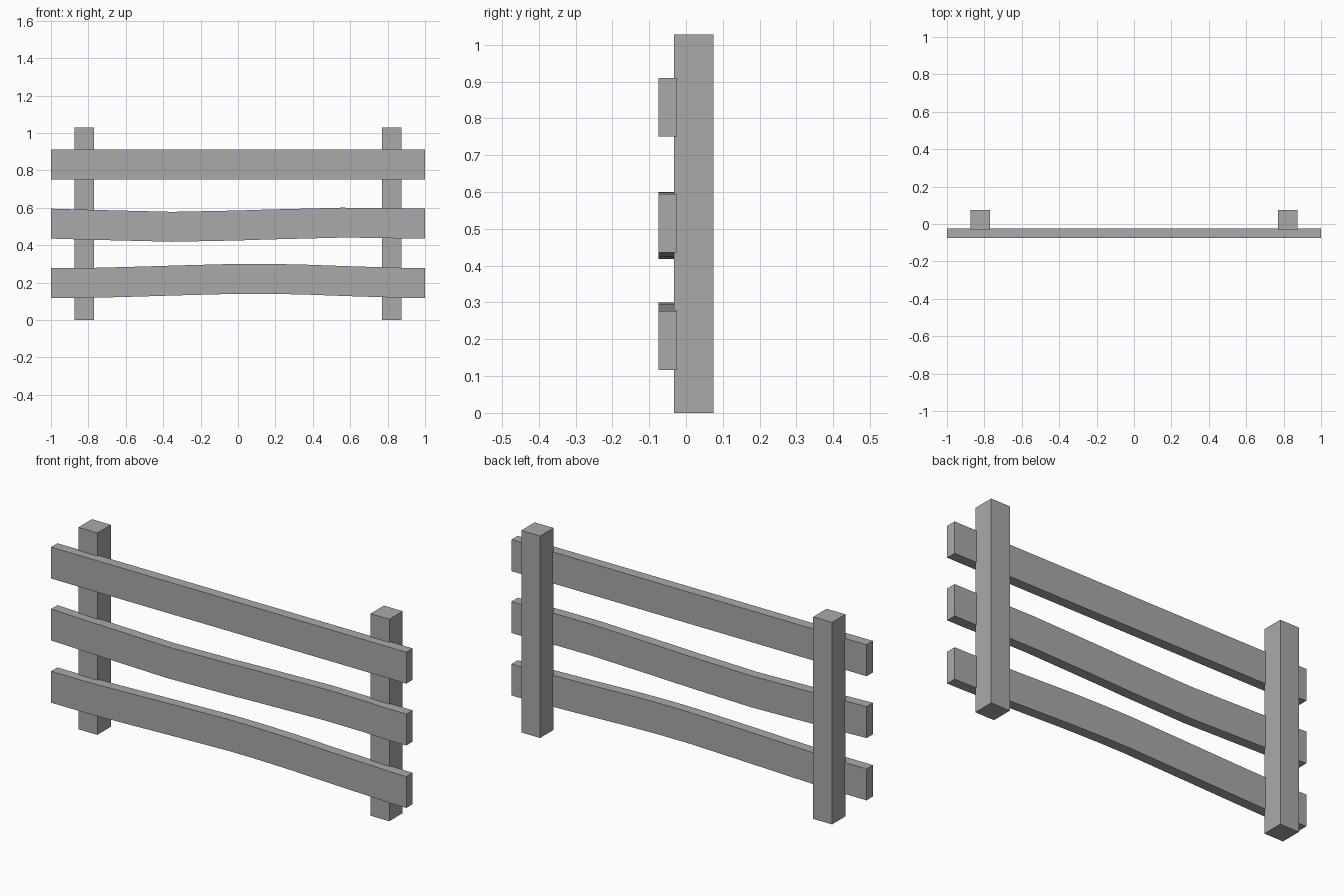
import bpy
import bmesh

cube = bpy.data.objects.get("Cube")
if cube:
    bpy.data.objects.remove(cube, do_unlink=True)

grey = bpy.data.materials.new("plain_grey")
grey.use_nodes = True
colour = (0.4, 0.4, 0.4, 1)
grey.diffuse_color = colour
grey.node_tree.nodes["Principled BSDF"].inputs["Base Color"].default_value = colour


def beam(name, path, half_height, y0, y1):
    """Sweep a rectangular section along a path of (x, centre z) points."""
    bm = bmesh.new()
    rings = []
    for x, z in path:
        lo, hi = z - half_height, z + half_height
        rings.append([bm.verts.new((x, y, h))
                      for y, h in ((y0, lo), (y1, lo), (y1, hi), (y0, hi))])
    for a, b in zip(rings, rings[1:]):
        for i in range(4):
            j = (i + 1) % 4
            bm.faces.new((a[i], a[j], b[j], b[i]))
    bm.faces.new(rings[0])
    bm.faces.new(rings[-1])
    bmesh.ops.recalc_face_normals(bm, faces=bm.faces)
    mesh = bpy.data.meshes.new(name)
    bm.to_mesh(mesh)
    bm.free()
    mesh.materials.append(grey)
    bpy.context.collection.objects.link(bpy.data.objects.new(name, mesh))


# Upright posts
for side, x in (("right", -0.822), ("left", 0.822)):
    beam(side + "_post", [(x - 0.053, 0.514), (x + 0.053, 0.514)], 0.514, -0.033, 0.075)

# Straight top rail and two warped lower rails
rails = {
    "top_rail": [(-1, 0.83), (1, 0.83)],
    "middle_rail": [(-1, 0.515), (-0.8, 0.509), (-0.35, 0.498), (0, 0.505),
                    (0.15, 0.51), (0.55, 0.52), (0.75, 0.519), (0.9, 0.515), (1, 0.515)],
    "bottom_rail": [(-1, 0.198), (-0.8, 0.198), (-0.6, 0.203), (-0.3, 0.212), (0, 0.22),
                    (0.15, 0.22), (0.35, 0.216), (0.6, 0.207), (0.9, 0.198), (1, 0.197)],
}
for name, path in rails.items():
    beam(name, path, 0.08, -0.075, -0.024)
